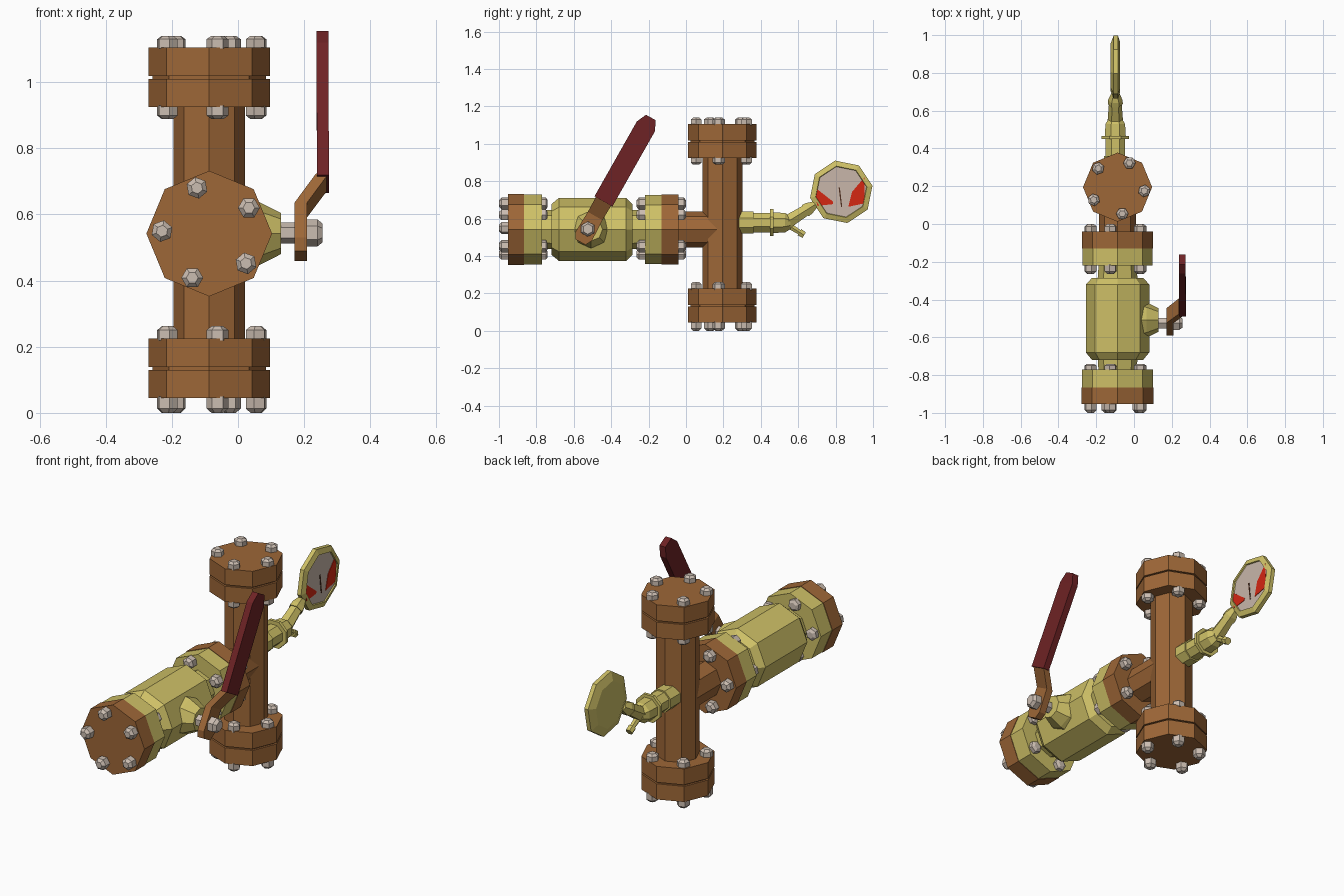
import bpy, bmesh, math
from mathutils import Vector

if "Cube" in bpy.data.objects:
    bpy.data.objects.remove(bpy.data.objects["Cube"])


def material(name, rgb):
    m = bpy.data.materials.new(name)
    m.diffuse_color = (*rgb, 1)
    m.use_nodes = True
    m.node_tree.nodes["Principled BSDF"].inputs["Base Color"].default_value = m.diffuse_color
    return m


BROWN = material("rusty_brown", (0.34, 0.135, 0.038))
YELLOW = material("brass_yellow", (0.62, 0.53, 0.135))
STEEL = material("pale_steel", (0.60, 0.51, 0.44))
MAROON = material("handle_maroon", (0.155, 0.016, 0.018))
DIAL = material("dial_beige", (0.58, 0.47, 0.40))
RED = material("dial_red", (0.66, 0.02, 0.006))
DARK = material("needle_brown", (0.08, 0.03, 0.015))

X, Y, Z = Vector((1, 0, 0)), Vector((0, 1, 0)), Vector((0, 0, 1))


def finish(name, bm, mat):
    bmesh.ops.recalc_face_normals(bm, faces=bm.faces)
    me = bpy.data.meshes.new(name)
    bm.to_mesh(me)
    bm.free()
    me.materials.append(mat)
    ob = bpy.data.objects.new(name, me)
    bpy.context.collection.objects.link(ob)
    return ob


def skin(bm, rings):
    """Join equal rings of points into a closed solid."""
    rs = [[bm.verts.new(p) for p in r] for r in rings]
    n = len(rs[0])
    for a, b in zip(rs, rs[1:]):
        for i in range(n):
            j = (i + 1) % n
            bm.faces.new((a[i], a[j], b[j], b[i]))
    bm.faces.new(rs[0])
    bm.faces.new(rs[-1])


def add_lathe(bm, origin, axis, profile, sides=8, turn=0.0):
    """profile = (distance along axis, radius) pairs"""
    axis = Vector(axis).normalized()
    u = Y if abs(axis.x) > 0.9 else X
    v = axis.cross(u)
    rings = []
    for t, r in profile:
        ring = []
        for i in range(sides):
            a = math.radians(turn) + math.tau * i / sides
            ring.append(Vector(origin) + axis * t + (u * math.cos(a) + v * math.sin(a)) * r)
        rings.append(ring)
    skin(bm, rings)


def lathe(name, mat, origin, axis, profile, sides=8, turn=0.0):
    bm = bmesh.new()
    add_lathe(bm, origin, axis, profile, sides, turn)
    return finish(name, bm, mat)


def bolts(name, origin, axis, up, lo, hi, tip_lo, tip_hi, start):
    """Five bolts with a domed hex head on both sides of a flange pair."""
    bm = bmesh.new()
    for k in range(5):
        a = math.radians(start + 72 * k)
        p = Vector(origin) + (X * math.cos(a) + up * math.sin(a)) * 0.143
        for face, tip in ((lo, tip_lo), (hi, tip_hi)):
            h = tip - face
            add_lathe(bm, p, axis, [(face - h * 0.1, 0.033), (face + h * 0.7, 0.033),
                                    (tip, 0.018)], 6, 20 * k)
    finish(name, bm, STEEL)


CX = -0.087           # common pipe centre in x
VY = 0.195            # vertical pipe centre in y
HZ = 0.542            # valve axis height

# vertical pipe and its flange pairs
lathe("vertical_pipe", BROWN, (CX, VY, 0), Z, [(0.2, 0.108), (0.94, 0.108)])
R = 0.183
for label, z in (("bottom", 0.045), ("top", 0.925)):
    lathe(label + "_flange_pair", BROWN, (CX, VY, z), Z,
          [(0, R), (0.085, R), (0.085, R - 0.012), (0.093, R - 0.012), (0.093, R), (0.18, R)])
bolts("bottom_flange_bolts", (CX, VY, 0), Z, Y, 0.045, 0.223, 0.0, 0.262, 64)
bolts("top_flange_bolts", (CX, VY, 0), Z, Y, 0.925, 1.105, 0.888, 1.14, 64)

# branch pipe to the valve
H = (CX, 0, HZ)
lathe("branch_pipe", BROWN, H, Y, [(-0.06, 0.097), (0.19, 0.097)])

# valve body with necks, and the flanges on both ends
lathe("valve_body", YELLOW, H, Y,
      [(-0.79, 0.10), (-0.72, 0.105), (-0.72, 0.135), (-0.68, 0.168),
       (-0.32, 0.168), (-0.285, 0.135), (-0.285, 0.105), (-0.21, 0.10)])
lathe("front_valve_flange", YELLOW, H, Y, [(-0.865, 0.187), (-0.77, 0.187)])
lathe("front_blind_flange", BROWN, H, Y, [(-0.952, 0.19), (-0.865, 0.19)])
lathe("rear_valve_flange", YELLOW, H, Y, [(-0.22, 0.185), (-0.13, 0.185)])
lathe("branch_flange", BROWN, H, Y, [(-0.13, 0.188), (-0.04, 0.188)])
bolts("front_flange_bolts", H, Y, Z, -0.952, -0.77, -1.0, -0.74, 33)
bolts("rear_flange_bolts", H, Y, Z, -0.22, -0.04, -0.265, 0.0, 33)

# bonnet, stem and nut on the +x side
lathe("valve_bonnet", YELLOW, (0, -0.508, HZ), X,
      [(0.0, 0.11), (0.065, 0.095), (0.13, 0.062)])
SY, SZ = -0.525, 0.544
lathe("valve_stem", STEEL, (0, SY, SZ), X, [(0.11, 0.032), (0.22, 0.032)], 6, 30)
lathe("stem_nut", STEEL, (0, SY, SZ), X, [(0.208, 0.041), (0.24, 0.041), (0.256, 0.028)], 6, 30)


# cranked lever: sections of (distance along arm, half width, x centre)
def lever(name, mat, sections, t):
    d = Vector((0, math.cos(math.radians(60.5)), math.sin(math.radians(60.5))))
    w = X.cross(d)
    bm = bmesh.new()
    skin(bm, [[Vector((x, SY, SZ)) + d * s + X * (a * t / 2) + w * (b * h)
               for a, b in ((-1, -1), (1, -1), (1, 1), (-1, 1))] for s, h, x in sections])
    finish(name, bm, mat)


lever("lever_bracket", BROWN, [(-0.08, 0.03, 0.19), (-0.045, 0.05, 0.19),
                               (0.08, 0.045, 0.19), (0.18, 0.047, 0.255)], 0.038)
lever("lever_handle", MAROON, [(0.17, 0.055, 0.257), (0.63, 0.055, 0.255),
                               (0.685, 0.03, 0.255)], 0.036)

# gauge fitting: socket, collar and reducer
lathe("gauge_fitting", YELLOW, (CX - 0.012, 0, 0.578), Y,
      [(0.27, 0.064), (0.36, 0.064), (0.36, 0.056), (0.45, 0.056), (0.45, 0.078),
       (0.467, 0.078), (0.467, 0.06), (0.53, 0.056), (0.56, 0.036)], 8, 22.5)
# bent-up gauge stem with end ring, and a small drain nipple
P = Vector((CX - 0.012, 0.53, 0.575))
lathe("gauge_stem", YELLOW, P, (0, 0.85, 0.53),
      [(0, 0.042), (0.125, 0.034), (0.125, 0.04), (0.15, 0.038), (0.19, 0.022)], 6)
lathe("drain_nipple", YELLOW, P, (0, 0.8, -0.5),
      [(0, 0.02), (0.09, 0.015), (0.09, 0.022), (0.12, 0.02)], 6)

# gauge case with recessed dial
G = Vector((0, 0.83, 0.743))
lathe("gauge_case", YELLOW, G, X,
      [(-0.125, 0.125), (-0.108, 0.17), (-0.085, 0.17), (-0.075, 0.14), (-0.083, 0.136)], 8, 11)
lathe("dial_face", DIAL, G, X, [(-0.085, 0.137), (-0.081, 0.137)], 8, 11)


# painted dial marks as thin plates
def plate(name, mat, pts):
    bm = bmesh.new()
    skin(bm, [[(x, y, z) for y, z in pts] for x in (-0.083, -0.0785)])
    finish(name, bm, mat)


plate("dial_low_zone", RED, [(0.695, 0.762), (0.787, 0.69), (0.785, 0.677), (0.703, 0.668), (0.693, 0.71)])
plate("dial_high_zone", RED, [(0.953, 0.82), (0.955, 0.70), (0.947, 0.68), (0.868, 0.663), (0.888, 0.743)])
plate("dial_needle", DARK, [(0.816, 0.765), (0.823, 0.765), (0.835, 0.663), (0.829, 0.663)])
